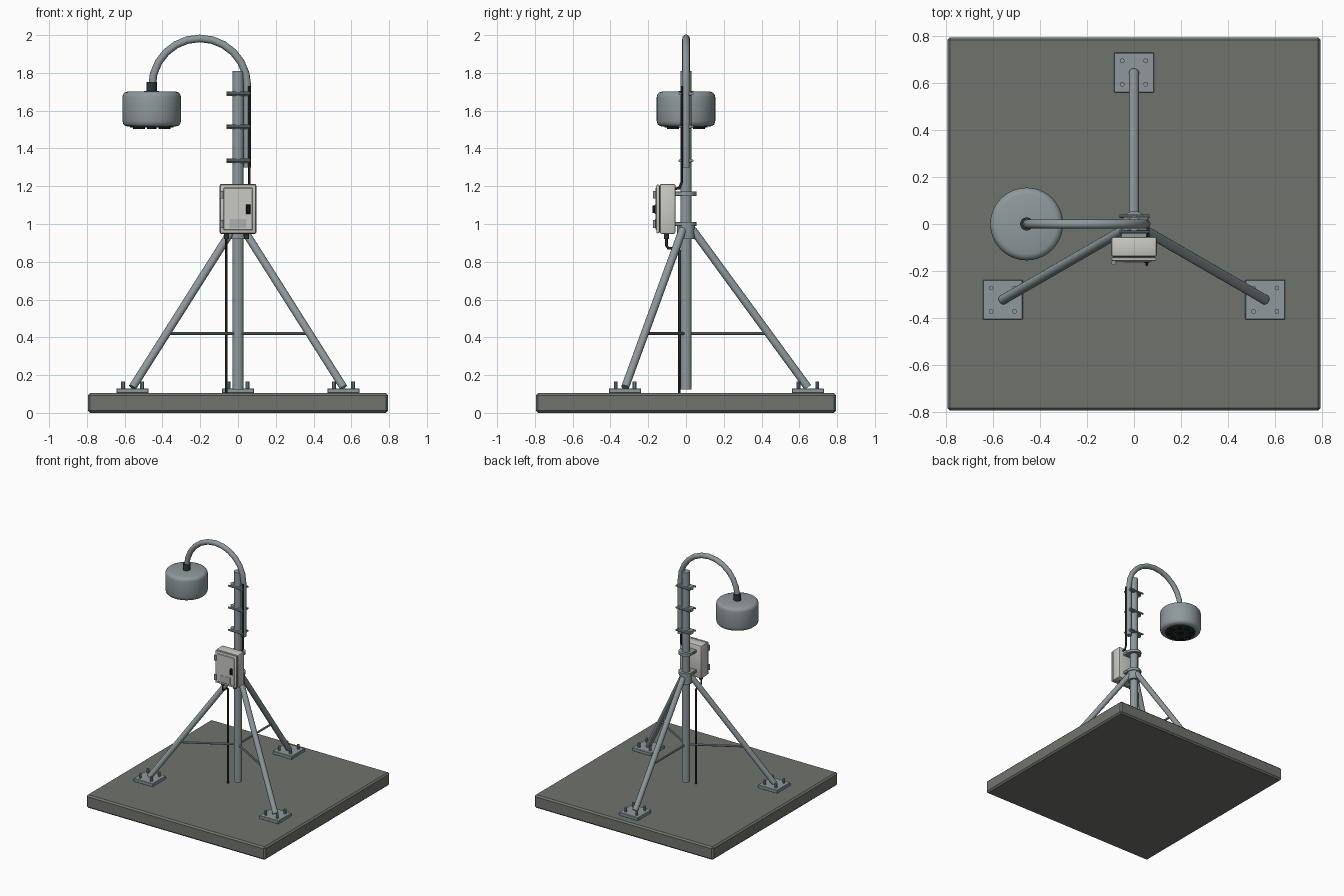
import bpy, bmesh, math
from mathutils import Vector

if "Cube" in bpy.data.objects:
    bpy.data.objects.remove(bpy.data.objects["Cube"])


def mat(name, c):
    m = bpy.data.materials.new(name)
    m.diffuse_color = (*c, 1)
    m.use_nodes = True
    m.node_tree.nodes["Principled BSDF"].inputs["Base Color"].default_value = m.diffuse_color
    return m


CONCRETE = mat("concrete", (0.16, 0.175, 0.15))
METAL = mat("galvanised metal", (0.27, 0.32, 0.335))
CREAM = mat("cabinet off white", (0.58, 0.59, 0.54))
LABEL = mat("label grey", (0.42, 0.45, 0.45))
DARK = mat("dark rubber", (0.03, 0.034, 0.035))
BLACK = mat("black lens", (0.012, 0.014, 0.015))


def finish(name, bm, m, smooth=True):
    bmesh.ops.recalc_face_normals(bm, faces=bm.faces)
    me = bpy.data.meshes.new(name)
    bm.to_mesh(me)
    bm.free()
    me.materials.append(m)
    o = bpy.data.objects.new(name, me)
    bpy.context.collection.objects.link(o)
    if smooth:
        bpy.ops.object.select_all(action='DESELECT')
        o.select_set(True)
        bpy.context.view_layer.objects.active = o
        bpy.ops.object.shade_smooth_by_angle(angle=math.radians(35))
    return o


def box(name, lo, hi, m, bevel=0.0, seg=2):
    bm = bmesh.new()
    bmesh.ops.create_cube(bm, size=1)
    lo, hi = Vector(lo), Vector(hi)
    for v in bm.verts:
        v.co = Vector([(lo[i] + hi[i]) / 2 + v.co[i] * (hi[i] - lo[i]) for i in range(3)])
    if bevel:
        bmesh.ops.bevel(bm, geom=bm.edges[:], offset=bevel, segments=seg, profile=0.5, affect='EDGES')
    return finish(name, bm, m)


def tube(name, pts, r, m, n=20):
    """Round section swept along a path, mitred at each point."""
    pts = [Vector(p) for p in pts]
    bm = bmesh.new()
    d0 = (pts[1] - pts[0]).normalized()
    u = d0.orthogonal().normalized()
    rings = []
    for i, p in enumerate(pts):
        a = (p - pts[i - 1]).normalized() if i else d0
        b = (pts[i + 1] - p).normalized() if i < len(pts) - 1 else a
        t = (a + b).normalized()
        # carry the frame along, then slide it onto the mitre plane
        u = (u - a * u.dot(a)).normalized()
        w = a.cross(u)
        ring = []
        for k in range(n):
            q = 2 * math.pi * k / n
            off = (u * math.cos(q) + w * math.sin(q)) * r
            off -= a * (off.dot(t) / a.dot(t))
            ring.append(bm.verts.new(p + off))
        rings.append(ring)
        u = (u - t * u.dot(t)).normalized()
        u = (u - b * u.dot(b)).normalized()
    for A, B in zip(rings, rings[1:]):
        for k in range(n):
            bm.faces.new((A[k], A[(k + 1) % n], B[(k + 1) % n], B[k]))
    bm.faces.new(rings[0])
    bm.faces.new(rings[-1])
    return finish(name, bm, m)


def lathe(name, profile, centre, m, n=40):
    """Closed solid turned around a vertical axis; profile is (radius, z)."""
    bm = bmesh.new()
    rings = [[bm.verts.new((centre[0] + r * math.cos(2 * math.pi * k / n),
                            centre[1] + r * math.sin(2 * math.pi * k / n), z))
              for k in range(n)] for r, z in profile]
    for A, B in zip(rings, rings[1:]):
        for k in range(n):
            bm.faces.new((A[k], A[(k + 1) % n], B[(k + 1) % n], B[k]))
    bm.faces.new(rings[0])
    bm.faces.new(rings[-1])
    return finish(name, bm, m)


def rod(name, x, y, z0, z1, r, m, n=20):
    return tube(name, [(x, y, z0), (x, y, z1)], r, m, n)


# Base slab and mast
box("base_slab", (-.795, -.795, 0), (.795, .795, .105), CONCRETE, .012, 1)
rod("mast", 0, 0, .125, 1.81, .03, METAL, 24)
rod("leg_collar", 0, 0, .92, 1.005, .048, METAL, 24)

# Three legs with braces, foot plates and anchor bolts
for i, deg in enumerate((90, 210, 330)):
    c, s = math.cos(math.radians(deg)), math.sin(math.radians(deg))
    px, py = .645 * c, .645 * s
    tube(f"leg_{i}", [(.035 * c, .035 * s, .97), (.645 * c, .645 * s, .135)], .021, METAL)
    tube(f"brace_{i}", [(.02 * c, .02 * s, .42), (.435 * c, .435 * s, .42)], .008, METAL, 10)
    box(f"foot_plate_{i}", (px - .085, py - .085, .104), (px + .085, py + .085, .13), METAL, .003, 1)
    for sx in (-.05, .05):
        for sy in (-.05, .05):
            rod(f"anchor_bolt_{i}", px + sx, py + sy, .125, .166, .01, METAL, 10)

# Gooseneck arm
arc = [(-.2025 + .2525 * math.cos(a), 0, 1.73 + .2525 * math.sin(a))
       for a in [math.pi * k / 12 for k in range(13)]]
tube("gooseneck", [(.05, 0, 1.3)] + arc, .02, METAL)

# Clamps that hold the arm to the mast
for z in (1.335, 1.515, 1.69):
    box("arm_clamp", (-.045, -.03, z - .012), (.062, .03, z + .012), METAL, .004, 1)
    for y in (-.033, .033):
        tube("clamp_bolt", [(-.062, y, z), (.066, y, z)], .007, METAL, 10)
    rod("clamp_cap", -.035, 0, z - .012, z + .012, .027, METAL)

# Round head with connector and dark underside
HX = -.457
lathe("head_housing", [(.12, 1.515), (.14, 1.519), (.15, 1.528), (.155, 1.545), (.155, 1.672),
                       (.152, 1.685), (.143, 1.696), (.128, 1.701), (.03, 1.703)], (HX, 0), METAL)
rod("head_connector", HX, 0, 1.695, 1.752, .028, DARK)
rod("head_underside", HX, 0, 1.51, 1.52, .115, DARK, 40)
rod("centre_lens", HX, 0, 1.504, 1.515, .025, BLACK)
for k in range(8):
    a = math.pi * k / 4
    rod("ring_lens", HX + .08 * math.cos(a), .08 * math.sin(a), 1.504, 1.515, .02, BLACK, 16)

# Cabinet: body, gasket, door, label, latch, hinges
box("cabinet_body", (-.097, -.138, .948), (.097, -.056, 1.212), CREAM, .008)
box("door_gasket", (-.09, -.144, .956), (.09, -.13, 1.204), DARK)
box("cabinet_door", (-.095, -.157, .951), (.095, -.142, 1.209), CREAM, .006)
box("door_panel", (-.078, -.161, .968), (.078, -.15, 1.192), CREAM, .003, 1)
box("door_label", (-.045, -.163, .978), (.045, -.158, 1.026), LABEL)
box("latch_plate", (.042, -.166, 1.052), (.066, -.155, 1.104), BLACK, .003, 1)
box("latch_handle", (.048, -.178, 1.058), (.06, -.16, 1.098), BLACK, .003, 1)
for z in (1.0, 1.155):
    rod("hinge", -.086, -.165, z - .02, z + .02, .01, METAL, 14)

# Cabinet mounting straps around the mast
for z in (1.0, 1.16):
    rod("mount_ring", 0, 0, z - .011, z + .011, .055, METAL, 28)
    box("mount_bracket", (-.055, -.06, z - .011), (.055, -.02, z + .011), METAL, .002, 1)

# Cables and glands
tube("upper_cable", [(.06, -.023, 1.73), (.06, -.023, 1.22), (.06, -.035, 1.19), (.06, -.07, 1.185)],
     .007, DARK, 10)
for x in (-.06, .045):
    rod("cable_gland", x, -.103, .92, .952, .014, DARK, 12)
tube("lower_cable", [(-.063, -.103, .94), (-.063, -.103, .885), (-.063, -.093, .872),
                     (-.063, -.05, .872), (-.063, -.036, .858), (-.063, -.036, .1)], .007, DARK, 10)
